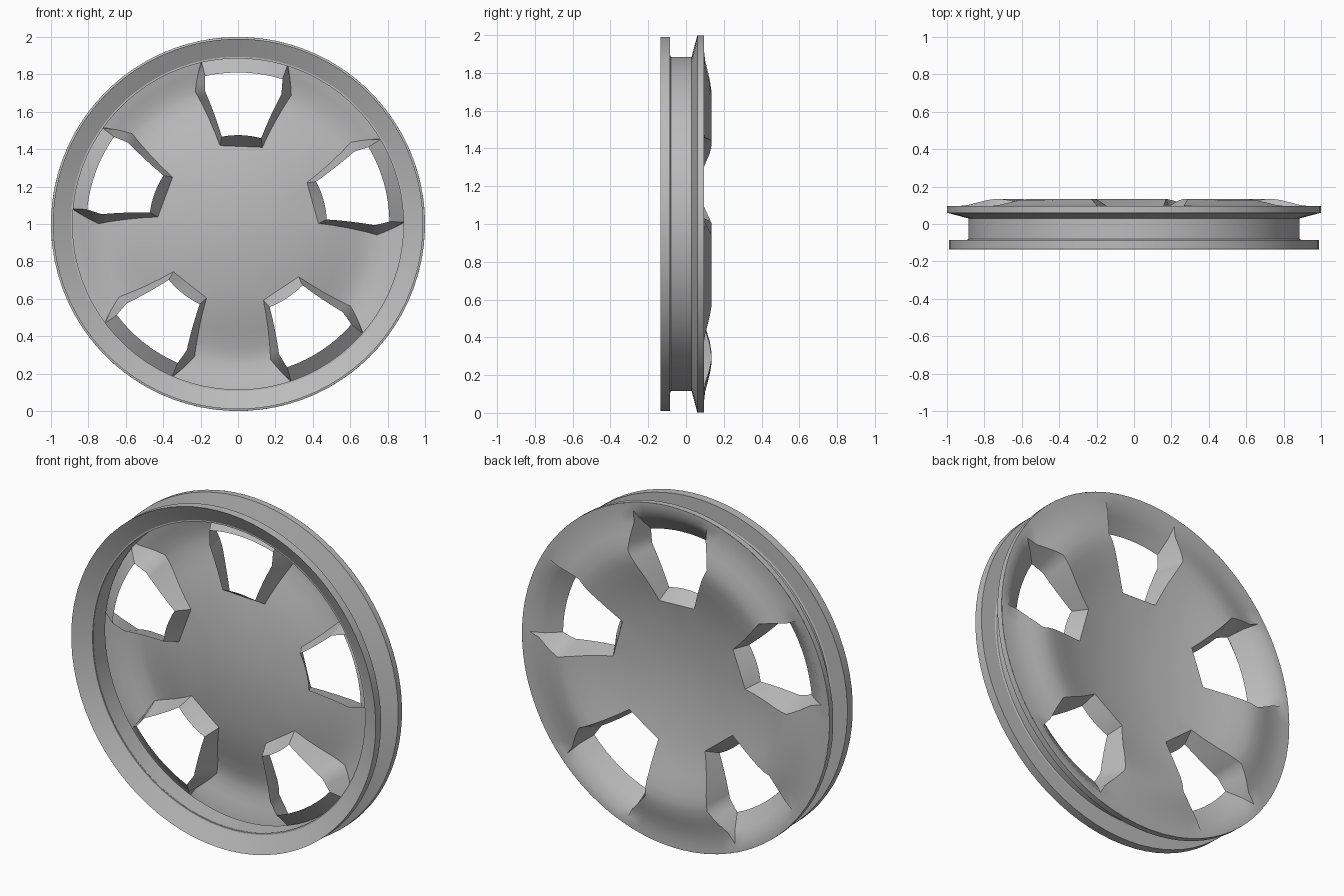
import bpy, bmesh, math

if "Cube" in bpy.data.objects:
    bpy.data.objects.remove(bpy.data.objects["Cube"])

grey = bpy.data.materials.new("plain grey")
grey.use_nodes = True
grey.diffuse_color = (0.5, 0.5, 0.5, 1)
grey.node_tree.nodes["Principled BSDF"].inputs["Base Color"].default_value = (0.5, 0.5, 0.5, 1)

SECTORS, STEPS = 5, 8
SECTOR = 360 / SECTORS
FIRST = 87.7          # direction of the top opening


def interp(table, x):
    """Piecewise linear lookup in (x, value) pairs sorted by x."""
    if x <= table[0][0]:
        return table[0][1]
    for (a, va), (b, vb) in zip(table, table[1:]):
        if x <= b:
            return va + (vb - va) * (x - a) / (b - a)
    return table[-1][1]


def polar(r, deg, y):
    a = math.radians(deg)
    return (r * math.cos(a), y, 1 + r * math.sin(a))


def add_face(bm, *points):
    bm.faces.new([bm.verts.new(p) for p in points])


def strip(bm, row_a, row_b):
    for i in range(len(row_a) - 1):
        add_face(bm, row_a[i], row_a[i + 1], row_b[i + 1], row_b[i])


def finish(bm, name, angle):
    bmesh.ops.remove_doubles(bm, verts=bm.verts, dist=0.0002)
    bmesh.ops.dissolve_degenerate(bm, edges=bm.edges, dist=0.0001)
    bmesh.ops.recalc_face_normals(bm, faces=bm.faces)
    # the outermost back facing surface should look backwards
    back = max(bm.faces, key=lambda f: f.calc_center_median().y)
    if back.normal.y < 0:
        bmesh.ops.reverse_faces(bm, faces=bm.faces)
    mesh = bpy.data.meshes.new(name)
    bm.to_mesh(mesh)
    bm.free()
    mesh.materials.append(grey)
    obj = bpy.data.objects.new(name, mesh)
    bpy.context.collection.objects.link(obj)
    bpy.ops.object.select_all(action='DESELECT')
    obj.select_set(True)
    bpy.context.view_layer.objects.active = obj
    bpy.ops.object.shade_smooth_by_angle(angle=math.radians(angle))
    return obj


# Rim: front flange, barrel and back flange as one revolved profile
bm = bmesh.new()
rim_profile = [(0.885, 0.03), (0.885, -0.08), (0.99, -0.135), (0.99, -0.085),
               (0.886, -0.085), (0.886, 0.03), (1.0, 0.06), (1.0, 0.095)]
count = SECTORS * STEPS * 2
rings = [[polar(r, FIRST + 360 * i / count, y) for i in range(count + 1)]
         for r, y in rim_profile]
for ring_a, ring_b in zip(rings, rings[1:]):
    strip(bm, ring_a, ring_b)
finish(bm, "rim", 30)

# Disc: dished centre, five bulging spokes, five openings with lips
DISH = [(0, 0.02), (0.1, 0.022), (0.2, 0.03), (0.32, 0.044), (0.43, 0.063),
        (0.5, 0.08), (0.58, 0.102), (0.66, 0.126), (0.71, 0.134), (0.745, 0.134),
        (0.79, 0.127), (0.83, 0.117), (0.885, 0.102), (0.95, 0.094), (1.0, 0.095)]
INNER, OUTER = 0.43, 0.95
HALF = [(INNER, 15.3), (0.745, 20.2), (0.885, 15.3), (OUTER, 14.5)]   # opening half angle
LIP_R = [(INNER, 0.475), (0.745, 0.73), (0.83, 0.81), (0.885, 0.885), (OUTER, OUTER)]
LIP_HALF = [(INNER, 12.8), (0.745, 16.2), (0.83, 14.8), (0.885, 15.0), (OUTER, 14.5)]
LIP_Y = [(INNER, -0.02), (0.83, -0.015), (0.885, 0.045), (OUTER, 0.094)]


def hole_row(r, mid):
    """Row across the opening; straightened at its inner edge."""
    half, row = interp(HALF, r), []
    for i in range(STEPS + 1):
        off = half * (2 * i / STEPS - 1)
        flat = math.cos(math.radians(half)) / math.cos(math.radians(off))
        row.append(polar(r * (flat if r == INNER else 1), mid + off, interp(DISH, r)))
    return row


def spoke_row(r, mid):
    half = interp(HALF, r)
    return [polar(r, mid + half + (SECTOR - 2 * half) * i / STEPS, interp(DISH, r))
            for i in range(STEPS + 1)]


def lip_point(r, mid, side):
    return polar(interp(LIP_R, r), mid + side * interp(LIP_HALF, r), interp(LIP_Y, r))


def cone_row(r, mid):
    return [polar(interp(LIP_R, r), mid + interp(LIP_HALF, r) * (2 * i / STEPS - 1),
                  interp(LIP_Y, r)) for i in range(STEPS + 1)]


bm = bmesh.new()
radii = [r for r, y in DISH]
wall_radii = [r for r in radii if INNER <= r <= OUTER]
for s in range(SECTORS):
    mid = FIRST + SECTOR * s
    for a, b in zip(radii, radii[1:]):
        strip(bm, spoke_row(a, mid), spoke_row(b, mid))
        if b <= INNER or a >= OUTER:
            strip(bm, hole_row(a, mid), hole_row(b, mid))
    # side walls of the opening
    for side in (-1, 1):
        edge = [polar(r, mid + side * interp(HALF, r), interp(DISH, r)) for r in wall_radii]
        strip(bm, edge, [lip_point(r, mid, side) for r in wall_radii])
    # inner wall, and the cone joining the opening to the rim
    strip(bm, hole_row(INNER, mid), cone_row(INNER, mid))
    for a, b in ((0.83, 0.885), (0.885, OUTER)):
        strip(bm, cone_row(a, mid), cone_row(b, mid))
finish(bm, "spoked_disc", 42)
